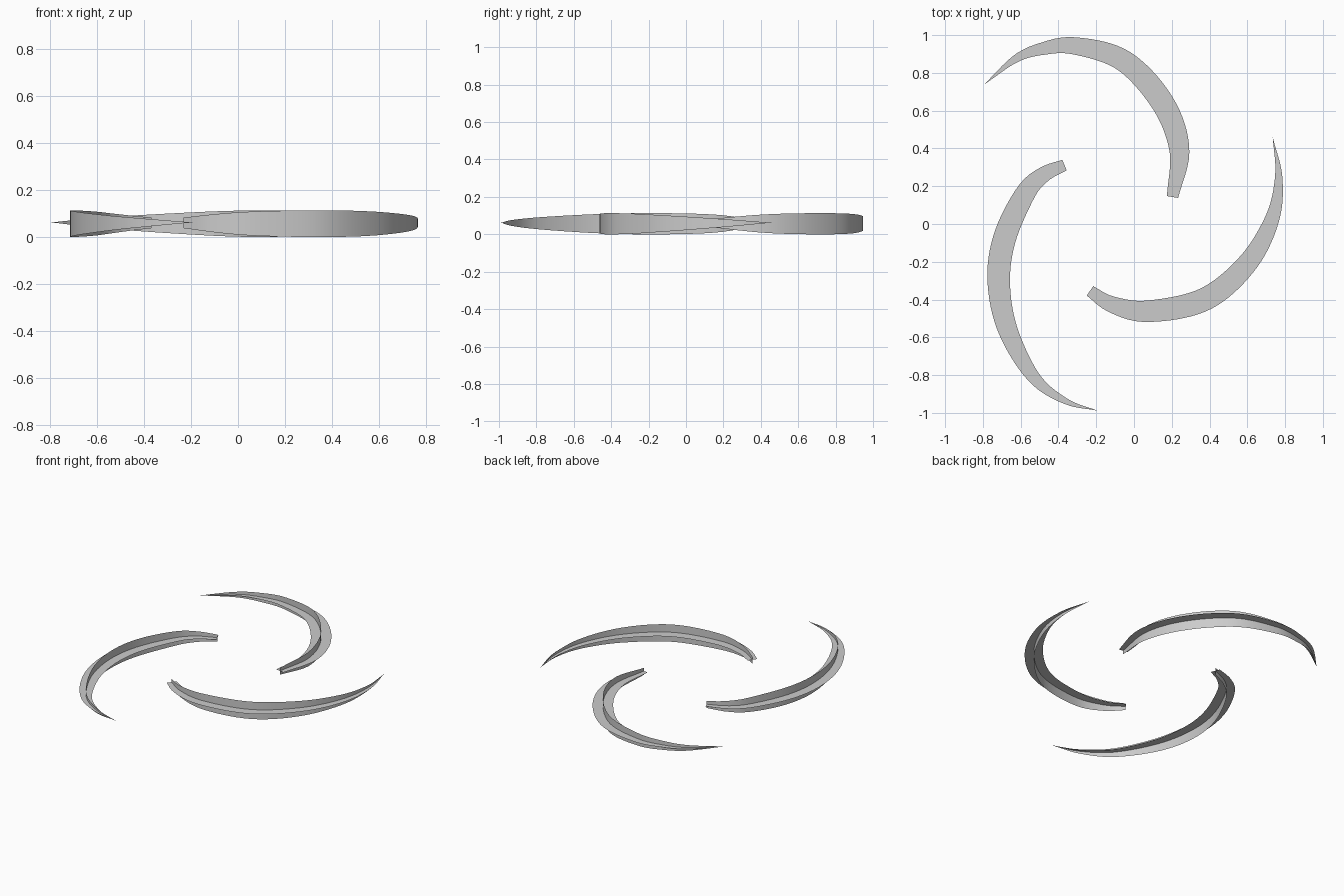
import bpy
from mathutils import Vector

cube = bpy.data.objects.get("Cube")
if cube:
    bpy.data.objects.remove(cube, do_unlink=True)

STEPS = 48
PLATE_Z = 0.062

grey = bpy.data.materials.new("soft_grey")
grey.use_nodes = True
grey.diffuse_color = (0.6, 0.6, 0.6, 1)
grey.node_tree.nodes["Principled BSDF"].inputs["Base Color"].default_value = (0.6, 0.6, 0.6, 1)

# Centre lines of the blades, from pointed tip to blunt inner end
centre_lines = {
    "back_blade": [(-.795, .737), (-.626, .875), (-.484, .928), (-.314, .943),
                   (-.055, .864), (.151, .642), (.24, .394), (.204, .143)],
    "front_blade": [(.735, .457), (.766, .251), (.732, .029), (.6, -.209),
                    (.373, -.399), (.071, -.462), (-.119, -.425), (-.233, -.354)],
    "right_blade": [(-.193, -.988), (-.362, -.938), (-.531, -.811), (-.669, -.558),
                    (-.716, -.304), (-.684, -.071), (-.573, .166), (-.478, .262),
                    (-.368, .312)],
}
# Width and height at even steps along a blade
widths = [0, .05, .092, .115, .122, .108, .06]
heights = [0, .045, .082, .108, .113, .097, .045]


def spline(points, t):
    """Smooth curve through vectors, t from 0 to 1."""
    pts = [points[0] * 2 - points[1], *points, points[-1] * 2 - points[-2]]
    spans = len(points) - 1
    i = min(int(t * spans), spans - 1)
    u = t * spans - i
    a, b, c, d = pts[i:i + 4]
    return (b * 2 + (c - a) * u + (a * 2 - b * 5 + c * 4 - d) * u ** 2
            + (b * 3 - a - c * 3 + d) * u ** 3) / 2


def even_path(points):
    """Sample the curve at equal distances."""
    fine = [spline(points, k / 600) for k in range(601)]
    run = [0]
    for a, b in zip(fine, fine[1:]):
        run.append(run[-1] + (b - a).length)
    path, j = [], 0
    for k in range(STEPS + 1):
        while j < 600 and run[j] < run[-1] * k / STEPS:
            j += 1
        path.append(fine[j])
    return path


def strip(name, side_a, side_b):
    """Ribbon of quads between two edges."""
    n = len(side_a)
    faces = [(k, k + 1, n + k + 1, n + k) for k in range(n - 1)]
    mesh = bpy.data.meshes.new(name)
    mesh.from_pydata(side_a + side_b, [], faces)
    mesh.materials.append(grey)
    mesh.shade_smooth()
    obj = bpy.data.objects.new(name, mesh)
    bpy.context.collection.objects.link(obj)


# Each blade is a flat crescent crossed by an upright fin
for name, line in centre_lines.items():
    path = even_path([Vector((x, y, PLATE_Z)) for x, y in line])
    outer, inner, top, bottom = [], [], [], []
    for k, p in enumerate(path):
        along = (path[min(k + 1, STEPS)] - path[max(k - 1, 0)]).normalized()
        across = Vector((-along.y, along.x, 0))
        w = max(spline([Vector((v,)*3) for v in widths], k / STEPS).x, 0.001)
        h = max(spline([Vector((v,)*3) for v in heights], k / STEPS).x, 0.001)
        outer.append(p + across * w / 2)
        inner.append(p - across * w / 2)
        top.append(p + Vector((0, 0, h * 0.45)))
        bottom.append(p - Vector((0, 0, min(h * 0.55, PLATE_Z))))
    strip(name + "_plate", inner, outer)
    strip(name + "_fin", bottom, top)
